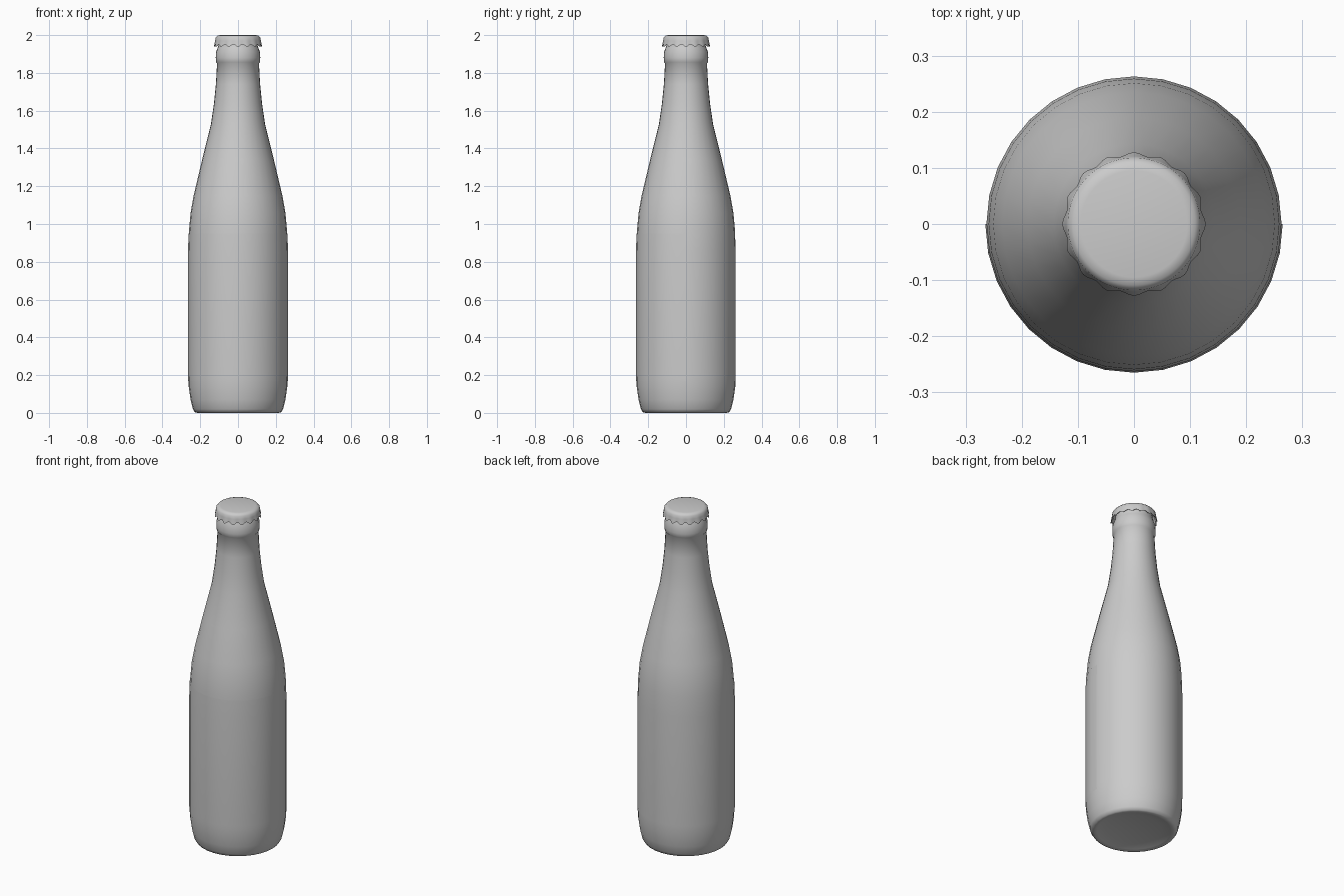
import bpy, bmesh
from math import sin, cos, pi, radians

if "Cube" in bpy.data.objects:
    bpy.data.objects.remove(bpy.data.objects["Cube"])


def finish(name, bm, angle):
    """Turn a bmesh into a smooth-shaded object."""
    bmesh.ops.remove_doubles(bm, verts=bm.verts, dist=1e-5)
    bmesh.ops.recalc_face_normals(bm, faces=bm.faces)
    mesh = bpy.data.meshes.new(name)
    bm.to_mesh(mesh)
    bm.free()
    ob = bpy.data.objects.new(name, mesh)
    bpy.context.collection.objects.link(ob)
    bpy.ops.object.select_all(action='DESELECT')
    ob.select_set(True)
    bpy.context.view_layer.objects.active = ob
    bpy.ops.object.shade_smooth_by_angle(angle=radians(angle))
    return ob


def lathe(bm, profile, n, start=0.0, sweep=2 * pi, shape=None):
    """Revolve (r, z) points about z; shape may modify each point by angle."""
    rows = []
    for i in range(n + 1):
        a = start + sweep * i / n
        row = []
        for k, (r, z) in enumerate(profile):
            if shape:
                r, z = shape(k, r, z, a)
            row.append(bm.verts.new((r * cos(a), r * sin(a), z)))
        rows.append(row)
    for p, q in zip(rows, rows[1:]):
        for k in range(len(profile) - 1):
            vs = [p[k], q[k], q[k + 1], p[k + 1]]
            if profile[k][0] == 0:
                vs = [p[k], q[k + 1], p[k + 1]]
            elif profile[k + 1][0] == 0:
                vs = [p[k], q[k], p[k + 1]]
            bm.faces.new(vs)


# Glass body with slightly dished base, shoulder, neck and lip ring
body = [(0, 0.02), (0.15, 0.015), (0.20, 0.004), (0.215, 0), (0.229, 0.004),
        (0.239, 0.02), (0.251, 0.07), (0.261, 0.14), (0.263, 0.20),
        (0.263, 0.85), (0.259, 0.97), (0.251, 1.06), (0.235, 1.15),
        (0.190, 1.34), (0.143, 1.53), (0.127, 1.64), (0.117, 1.74),
        (0.111, 1.85), (0.116, 1.856), (0.118, 1.88), (0.116, 1.91),
        (0.108, 1.933), (0.103, 1.945), (0.100, 1.98), (0, 1.98)]
bm = bmesh.new()
lathe(bm, body, 32)
finish("bottle_body", bm, 60)

# Thin paper label over the front half
label = [(0.2635, 0.17), (0.2650, 0.20), (0.2650, 0.85), (0.2618, 0.95)]
bm = bmesh.new()
lathe(bm, label, 16, pi, pi)
finish("front_label", bm, 60)

# Crimped crown cap with sixteen teeth
cap = [(0, 2.0), (0.095, 2.0), (0.109, 1.997), (0.118, 1.987),
       (0.120, 1.970), (0.122, 1.944), (0.117, 1.946), (0.113, 1.975)]


def crimp(k, r, z, a):
    wave = (1 + cos(16 * a)) / 2
    if k == 4:
        r += 0.001 * wave
    if k in (5, 6):
        r += 0.006 * wave
        z += 0.007 - 0.013 * wave
    return r, z


bm = bmesh.new()
lathe(bm, cap, 96, shape=crimp)
finish("crown_cap", bm, 50)
